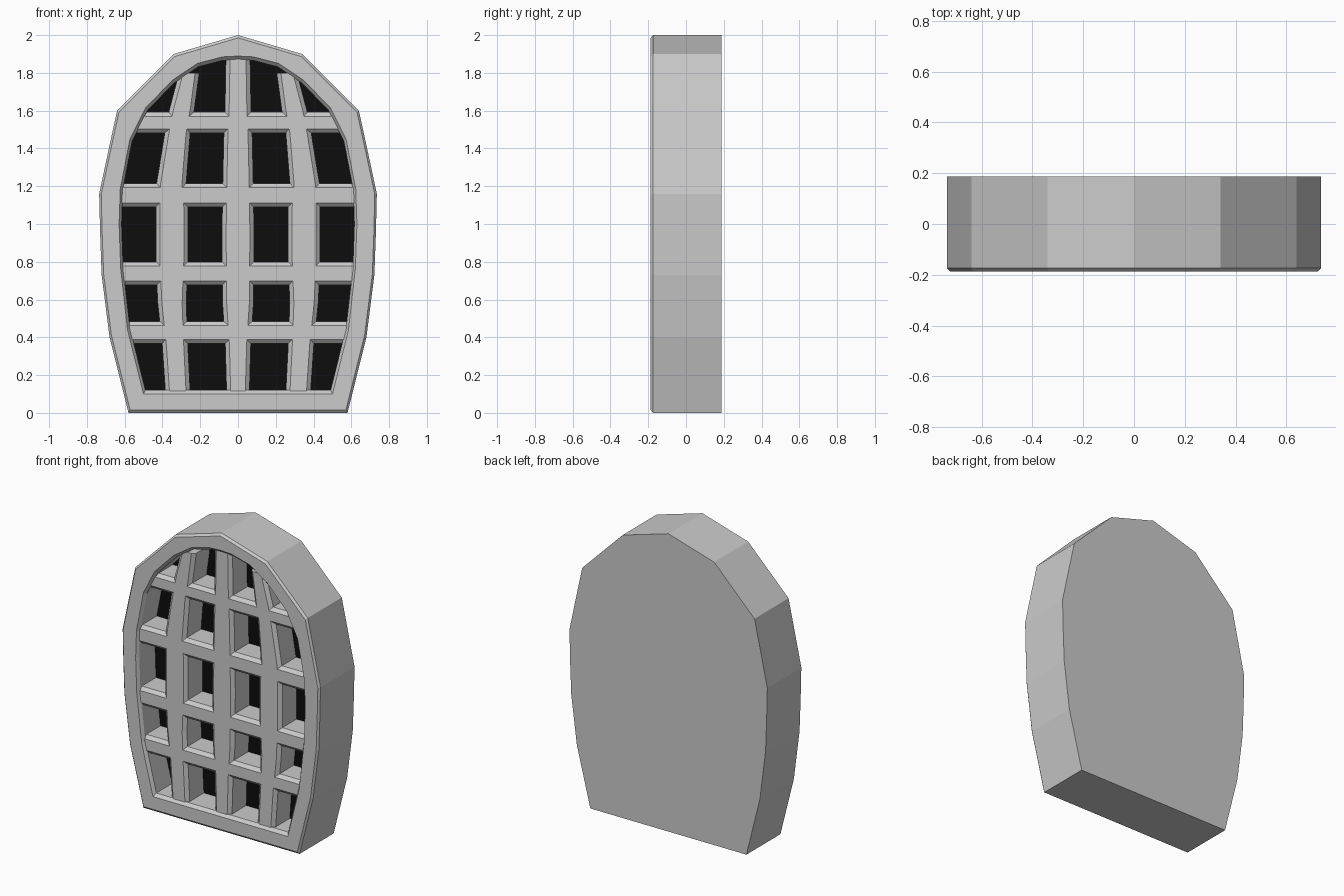
import bpy, bmesh
from mathutils import Vector

if "Cube" in bpy.data.objects:
    bpy.data.objects.remove(bpy.data.objects["Cube"])

FRONT, BACK, PANEL = -0.187, 0.187, 0.0
BAR_FRONT, BAR_EDGE, CH = -0.170, -0.150, 0.022

black = bpy.data.materials.new("dark_backing")
black.diffuse_color = (0.004, 0.004, 0.004, 1)
black.use_nodes = True
black.node_tree.nodes["Principled BSDF"].inputs["Base Color"].default_value = black.diffuse_color

# Right half outlines (x, z), bottom to top
OUTER = [(.58, 0), (.68, .40), (.722, .73), (.73, .95), (.735, 1.16), (.688, 1.38),
         (.64, 1.60), (.49, 1.75), (.34, 1.90), (.17, 1.95), (0, 2)]
INNER = [(.49, .12), (.572, .45), (.608, .77), (.616, 1.0), (.61, 1.18), (.56, 1.44),
         (.48, 1.60), (.34, 1.745), (.21, 1.832), (.08, 1.866), (0, 1.87)]


def ring(half, scale=1.0):
    pts = half + [(-x, z) for x, z in reversed(half[:-1])]
    return [(x * scale, 1 + (z - 1) * scale) for x, z in pts]


def loft(name, rings, closed_caps=True, mats=()):
    bm = bmesh.new()
    rows = [[bm.verts.new(p) for p in r] for r in rings]
    n = len(rows[0])
    for a, b in zip(rows, rows[1:]):
        for i in range(n):
            j = (i + 1) % n
            bm.faces.new((a[i], a[j], b[j], b[i]))
    bm.faces.new(rows[0])
    last = bm.faces.new(rows[-1])
    bmesh.ops.recalc_face_normals(bm, faces=bm.faces[:])
    if mats:
        last.material_index = 1
    me = bpy.data.meshes.new(name)
    bm.to_mesh(me)
    bm.free()
    for m in mats:
        me.materials.append(m)
    ob = bpy.data.objects.new(name, me)
    bpy.context.collection.objects.link(ob)
    return ob


# Arched frame: back, outer wall, front bevels, recess and dark backing
grey = bpy.data.materials.new("frame_grey")
grey.diffuse_color = (0.8, 0.8, 0.8, 1)
grey.use_nodes = True
grey.node_tree.nodes["Principled BSDF"].inputs["Base Color"].default_value = grey.diffuse_color
profile = [(OUTER, 1, BACK), (OUTER, 1, FRONT + .013), (OUTER, .985, FRONT),
           (INNER, 1.022, FRONT), (INNER, 1, BAR_FRONT + .003), (INNER, 1, PANEL)]
frame = loft("arched_frame",
             [[(x, y, z) for x, z in ring(h, s)] for h, s, y in profile],
             mats=(None, black))
bpy.data.materials.remove(grey)


# Chamfered bar swept through pairs of edge points (x, z)
def bar(name, stations):
    rings = []
    for l, r in stations:
        l, r = Vector(l), Vector(r)
        d = (r - l).normalized() * CH
        sec = [(l, PANEL + .01), (l, BAR_EDGE), (l + d, BAR_FRONT),
               (r - d, BAR_FRONT), (r, BAR_EDGE), (r, PANEL + .01)]
        rings.append([(p.x, y, p.y) for p, y in sec])
    return loft(name, rings)


# Upright bars: centre one and a bowed mirrored pair
MID = [(.09, .06), (.37, .068), (.58, .082), (.95, .085), (1.21, .081),
       (1.48, .075), (1.60, .069), (1.89, .064)]
bar("upright_centre", [((-w, z), (w, z)) for z, w in MID])
SIDE = [(.09, .252, .383), (.37, .266, .402), (.58, .274, .425), (.80, .265, .435),
        (1.09, .265, .435), (1.21, .275, .432), (1.48, .253, .388),
        (1.60, .232, .365), (1.80, .205, .312)]
for s, side in ((1, "right"), (-1, "left")):
    bar("upright_" + side, [((s * a, z), (s * b, z)) for z, a, b in SIDE])

# Cross bars
for i, (lo, hi, w) in enumerate([(.367, .485, .60), (.677, .80, .635),
                                 (1.09, 1.215, .64), (1.482, 1.592, .55)]):
    bar("cross_bar_%d" % (i + 1), [((-w, lo), (-w, hi)), ((w, lo), (w, hi))])
